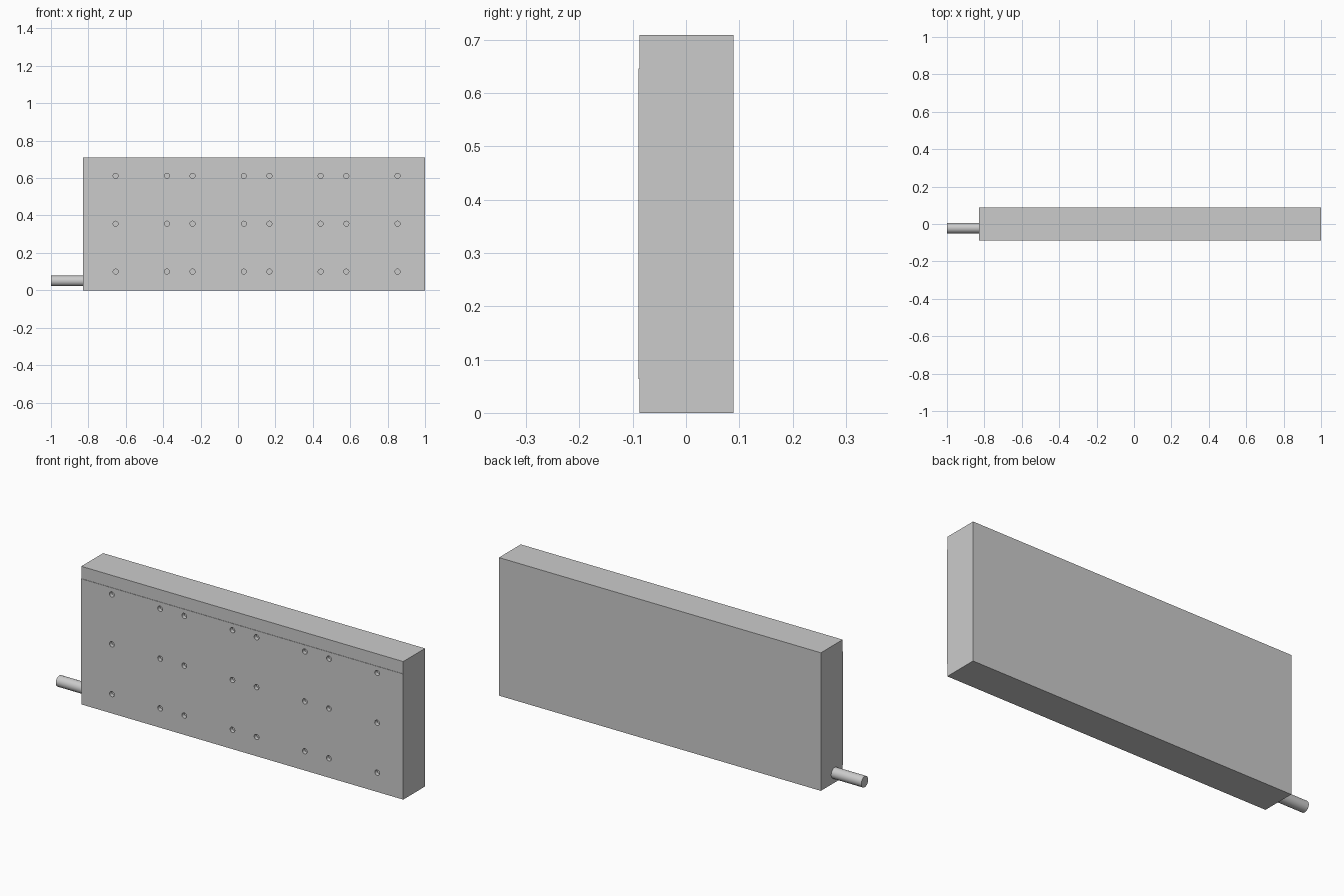
import bpy, bmesh
from math import pi
from mathutils import Matrix

if "Cube" in bpy.data.objects:
    bpy.data.objects.remove(bpy.data.objects["Cube"])

X0, X1 = -0.829, 1.0
FRONT, BACK, TOP = -0.0895, 0.0895, 0.709
STEP, PANEL_LOW, PANEL_HIGH = 0.002, 0.064, 0.646


def make_object(name, bm):
    bmesh.ops.recalc_face_normals(bm, faces=bm.faces)
    mesh = bpy.data.meshes.new(name)
    bm.to_mesh(mesh)
    bm.free()
    obj = bpy.data.objects.new(name, mesh)
    bpy.context.collection.objects.link(obj)
    return obj


def add_cylinder(bm, center, radius, depth, axis, segments):
    rot = Matrix.Rotation(pi / 2, 4, axis)
    bmesh.ops.create_cone(bm, cap_ends=True, segments=segments, radius1=radius,
                          radius2=radius, depth=depth,
                          matrix=Matrix.Translation(center) @ rot)


def smooth(obj):
    bpy.ops.object.select_all(action='DESELECT')
    obj.select_set(True)
    bpy.context.view_layer.objects.active = obj
    bpy.ops.object.shade_smooth_by_angle(angle=0.6)


# Case: side profile with a slightly raised front panel, extruded along x
profile = [(BACK, 0), (BACK, TOP), (FRONT + STEP, TOP), (FRONT + STEP, PANEL_HIGH),
           (FRONT, PANEL_HIGH), (FRONT, PANEL_LOW), (FRONT + STEP, PANEL_LOW),
           (FRONT + STEP, 0)]
bm = bmesh.new()
face = bm.faces.new([bm.verts.new((X0, y, z)) for y, z in profile])
ext = bmesh.ops.extrude_face_region(bm, geom=[face], use_keep_orig=True)
moved = [g for g in ext['geom'] if isinstance(g, bmesh.types.BMVert)]
bmesh.ops.translate(bm, verts=moved, vec=(X1 - X0, 0, 0))
case = make_object("case", bm)

# Mounting holes: three rows of four pairs
bm = bmesh.new()
for pair in range(4):
    for offset in (0, 0.274):
        for z in (0.1, 0.356, 0.612):
            x = -0.654 + pair * 0.411 + offset
            add_cylinder(bm, (x, FRONT, z), 0.0135, 0.04, 'X', 24)
cutter = make_object("hole_cutter", bm)
cutter.hide_render = True

mod = case.modifiers.new("holes", 'BOOLEAN')
mod.operation = 'DIFFERENCE'
mod.solver = 'EXACT'
mod.object = cutter
bpy.context.view_layer.objects.active = case
bpy.ops.object.modifier_apply(modifier=mod.name)
bpy.data.objects.remove(cutter)
smooth(case)

# Pipe stub leaving the left end
bm = bmesh.new()
add_cylinder(bm, ((X0 - 1) / 2, -0.022, 0.05), 0.028, X0 + 1, 'Y', 48)
smooth(make_object("pipe", bm))
